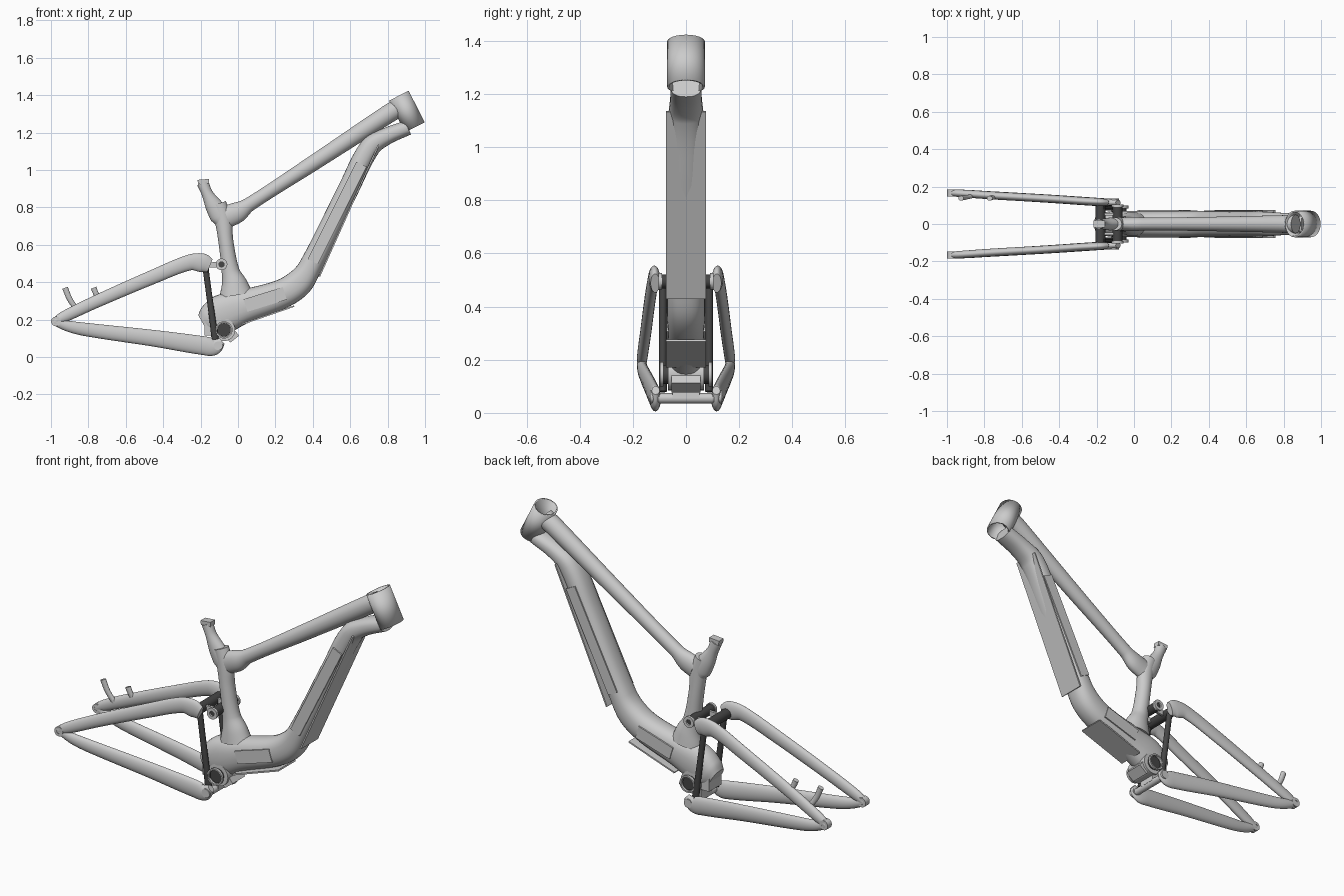
import bpy, bmesh, math
from mathutils import Vector

if "Cube" in bpy.data.objects:
    bpy.data.objects.remove(bpy.data.objects["Cube"])


def finish(name, bm, color=None, angle=40):
    bmesh.ops.recalc_face_normals(bm, faces=bm.faces)
    me = bpy.data.meshes.new(name)
    bm.to_mesh(me)
    bm.free()
    ob = bpy.data.objects.new(name, me)
    bpy.context.collection.objects.link(ob)
    if color:
        me.materials.append(color)
    bpy.context.view_layer.objects.active = ob
    ob.select_set(True)
    bpy.ops.object.shade_smooth_by_angle(angle=math.radians(angle))
    ob.select_set(False)
    return ob


def catmull(p, steps):
    # smooth path through (x, y, z, side radius, in-plane radius)
    out = []
    for i in range(len(p) - 1):
        a, b, c, d = p[max(i - 1, 0)], p[i], p[i + 1], p[min(i + 2, len(p) - 1)]
        h = math.dist(b[:3], c[:3])
        ta = h / max(math.dist(a[:3], c[:3]), 1e-6)
        tb = h / max(math.dist(b[:3], d[:3]), 1e-6)
        for s in range(steps):
            t = s / steps
            h1, h2 = 2*t**3 - 3*t**2 + 1, t**3 - 2*t**2 + t
            h3, h4 = -2*t**3 + 3*t**2, t**3 - t**2
            out.append([h1*B + h2*ta*(C - A) + h3*C + h4*tb*(D - B)
                        for A, B, C, D in zip(a, b, c, d)])
    out.append(list(p[-1]))
    return out


def tube(name, pts, sides=28, steps=6, power=2.0, caps=True, color=None):
    # sweep a (super)ellipse whose one axis is y
    pts = catmull(pts, steps) if steps > 1 else pts
    bm = bmesh.new()
    rings = []
    for i, p in enumerate(pts):
        t = Vector(pts[min(i + 1, len(pts) - 1)][:3]) - Vector(pts[max(i - 1, 0)][:3])
        n = Vector((-t.z, 0, t.x)).normalized()
        ring = []
        for k in range(sides):
            a = 2 * math.pi * k / sides
            c, s = math.cos(a), math.sin(a)
            c = math.copysign(abs(c) ** (2 / power), c)
            s = math.copysign(abs(s) ** (2 / power), s)
            ring.append(bm.verts.new(Vector(p[:3]) + Vector((0, c * p[3], 0)) + n * s * p[4]))
        rings.append(ring)
    for r, q in zip(rings, rings[1:]):
        for k in range(sides):
            j = (k + 1) % sides
            bm.faces.new((r[k], r[j], q[j], q[k]))
    if caps:
        bm.faces.new(rings[0])
        bm.faces.new(rings[-1])
    return finish(name, bm, color)


def flat(pts):
    return [(x, 0, z, ry, rn) for x, z, ry, rn in pts]


def axle(name, x, z, y0, y1, r, hole=0.0, color=None):
    # cylinder or ring lying along y
    bm = bmesh.new()
    n, loops = 28, []
    prof = [(r, y0), (r, y1)] + ([(hole, y1), (hole, y0)] if hole else [])
    for rad, y in prof:
        loops.append([bm.verts.new((x + rad * math.cos(2*math.pi*k/n), y,
                                    z + rad * math.sin(2*math.pi*k/n))) for k in range(n)])
    pairs = list(zip(loops, loops[1:] + loops[:1])) if hole else [(loops[0], loops[1])]
    for a, b in pairs:
        for k in range(n):
            j = (k + 1) % n
            bm.faces.new((a[k], a[j], b[j], b[k]))
    if not hole:
        bm.faces.new(loops[0])
        bm.faces.new(loops[1])
    return finish(name, bm, color)


def slab(name, a, b, y0, y1, half):
    # box between two points of the xz plane
    bm = bmesh.new()
    d = Vector((b[0] - a[0], 0, b[1] - a[1])).normalized()
    n = Vector((-d.z, 0, d.x)) * half
    v = [bm.verts.new(Vector((p[0], y, p[1])) + n * s)
         for y in (y0, y1) for p, s in ((a, 1), (a, -1), (b, -1), (b, 1))]
    for f in ((0, 1, 2, 3), (4, 5, 6, 7), (0, 1, 5, 4), (1, 2, 6, 5), (2, 3, 7, 6), (3, 0, 4, 7)):
        bm.faces.new([v[i] for i in f])
    return finish(name, bm)


dark = bpy.data.materials.new("dark_metal")
dark.diffuse_color = (0.06, 0.06, 0.06, 1)
dark.use_nodes = True
dark.node_tree.nodes["Principled BSDF"].inputs["Base Color"].default_value = dark.diffuse_color

# head tube, hollow
head = tube("head_tube", flat([(.86, 1.397, .067, .055), (.945, 1.228, .067, .055)]),
            sides=40, steps=1, caps=False)
mod = head.modifiers.new("wall", "SOLIDIFY")
mod.thickness, mod.offset = .008, 0

# main tubes
tube("top_tube", flat([(.865, 1.335, .05, .05), (.80, 1.297, .047, .05), (.40, 1.035, .038, .042),
                       (.06, .815, .034, .038), (0, .775, .038, .055), (-.06, .75, .036, .06)]))
tube("down_tube", flat([(.91, 1.227, .058, .04), (.79, 1.178, .06, .046), (.705, 1.12, .066, .055),
                        (.59, .897, .068, .056), (.385, .48, .07, .062), (.325, .395, .071, .074),
                        (.23, .335, .071, .078), (.03, .27, .07, .09), (-.08, .23, .07, .105),
                        (-.15, .195, .064, .085), (-.185, .175, .05, .055)]), power=2.4)
tube("seat_tube", flat([(-.105, .82, .036, .042), (-.08, .74, .038, .046), (-.065, .62, .04, .04),
                        (-.04, .46, .044, .048), (-.02, .39, .056, .07), (-.01, .33, .064, .09)]))
tube("seat_lug", flat([(-.188, .93, .026, .032), (-.165, .875, .028, .03), (-.13, .81, .034, .046),
                       (-.095, .755, .036, .055), (-.08, .72, .034, .04)]))
slab("seat_clamp", (-.215, .935), (-.155, .94), -.02, .02, .012)

# covers over the down tube
slab("upper_cover", (.752, 1.135), (.435, .43), -.075, .075, .004)
slab("lower_cover", (.30, .272), (.02, .175), -.075, .075, .004)
for side, s in (("left", 1), ("right", -1)):
    slab("upper_side_strip_" + side, (.66, 1.03), (.40, .51), s * .066, s * .073, .03)
    slab("lower_side_strip_" + side, (.25, .34), (.04, .275), s * .066, s * .074, .035)

# bottom bracket and lower pivot block
axle("bottom_bracket_shell", -.075, .145, -.068, .068, .06)
slab("bottom_bracket_lug", (-.06, .15), (-.018, .095), -.055, .055, .03)
slab("pivot_block", (-.155, .20), (-.155, .115), -.055, .055, .025)
axle("bottom_bracket_axle", -.075, .145, -.085, .085, .036, color=dark)
axle("lower_axle", -.105, .055, -.11, .11, .019)
slab("lower_hanger", (-.11, .15), (-.105, .055), -.05, .05, .02)

# dark cross bars of the linkage
axle("upper_cross_bar", -.18, .49, -.12, .12, .027, color=dark)
axle("shock_axle", -.088, .495, -.095, .095, .026, color=dark)

# rear triangle, each side
for side, s in (("left", 1), ("right", -1)):
    def path(pts):
        return [(x, s * y, z, ry, rn) for x, y, z, ry, rn in pts]
    tube("seat_stay_" + side, path([
        (-.985, .166, .185, .017, .02), (-.93, .164, .215, .02, .03), (-.75, .152, .30, .021, .034),
        (-.45, .135, .43, .021, .038), (-.26, .122, .505, .021, .042), (-.19, .118, .503, .021, .05),
        (-.15, .116, .488, .017, .038)]))
    tube("chain_stay_" + side, path([
        (-.985, .166, .19, .017, .02), (-.90, .163, .163, .02, .03), (-.80, .156, .145, .021, .036),
        (-.45, .135, .10, .022, .044), (-.18, .117, .06, .022, .05), (-.125, .115, .055, .02, .044),
        (-.085, .114, .085, .015, .02)]))
    axle("dropout_" + side, -.973, .19, s * .148, s * .184, .026, hole=.012)
    tube("link_arm_" + side, path([(-.177, .087, .51, .016, .018), (-.17, .087, .45, .015, .016),
                                   (-.135, .087, .19, .015, .017), (-.12, .087, .08, .015, .02)]),
         sides=16, color=dark)
    slab("shock_link_" + side, (-.185, .49), (-.088, .495), s * .045, s * .058, .014)
    axle("shock_ring_" + side, -.088, .495, s * .09, s * .104, .031, hole=.014)
    axle("bearing_ring_" + side, -.075, .145, s * .084, s * .098, .046, hole=.038)
    axle("lower_pivot_cap_" + side, -.105, .06, s * .10, s * .135, .024)

# brake mounts on the left seat stay
tube("brake_mount_rear", [(-.86, .15, .25, .011, .014), (-.90, .142, .31, .012, .015),
                          (-.925, .138, .37, .013, .016)], sides=14)
tube("brake_mount_front", [(-.74, .146, .30, .011, .014), (-.76, .14, .34, .012, .015),
                           (-.772, .138, .37, .013, .016)], sides=14)
